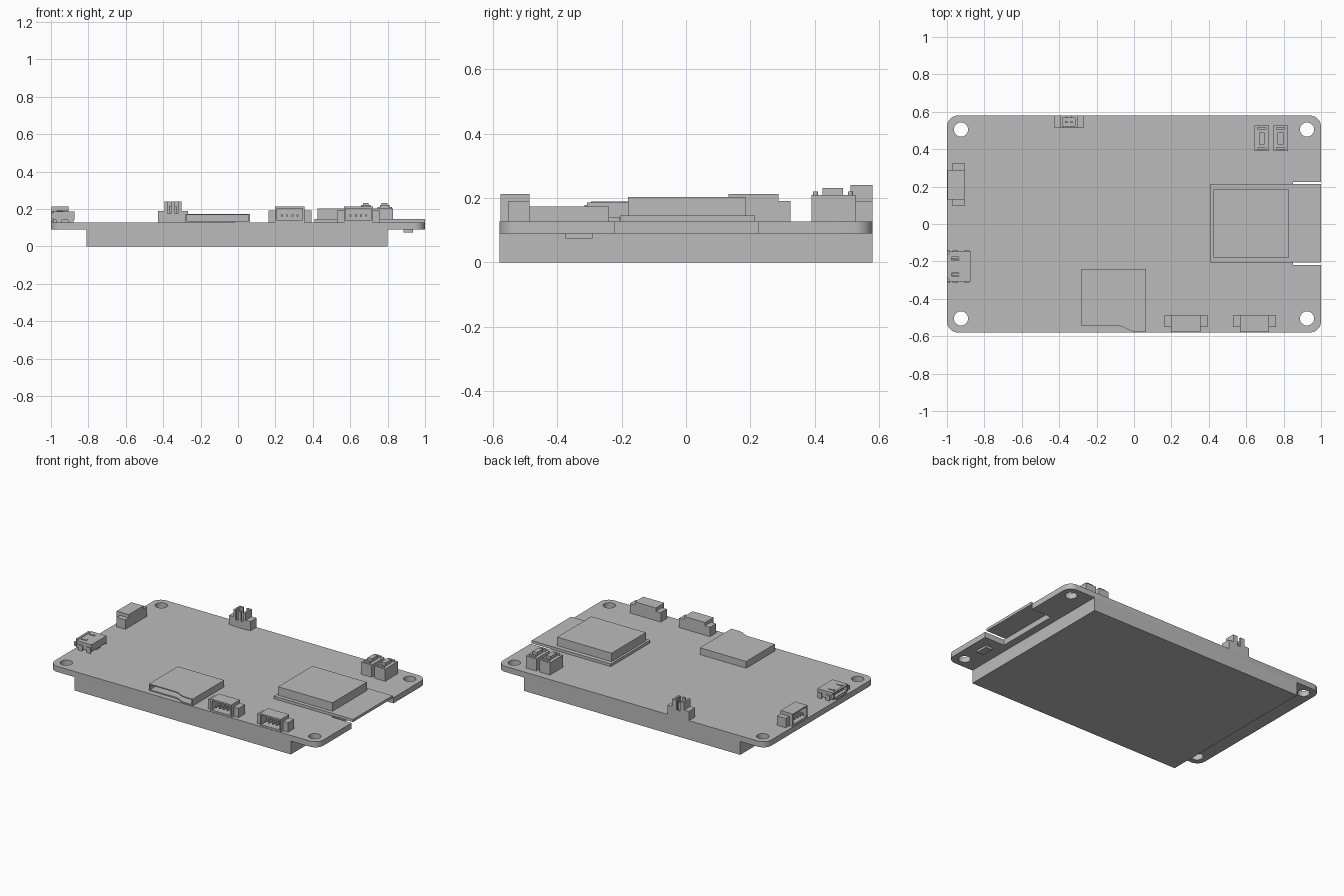
import bpy, bmesh
from math import sin, cos, pi, radians
from mathutils import Matrix

if "Cube" in bpy.data.objects:
    bpy.data.objects.remove(bpy.data.objects["Cube"], do_unlink=True)

GREY = (0.5, 0.5, 0.5, 1)
mat = bpy.data.materials.new("plain grey")
mat.use_nodes = True
mat.diffuse_color = GREY
mat.node_tree.nodes["Principled BSDF"].inputs["Base Color"].default_value = GREY


def finish(name, bm):
    bmesh.ops.recalc_face_normals(bm, faces=bm.faces)
    me = bpy.data.meshes.new(name)
    bm.to_mesh(me)
    bm.free()
    me.materials.append(mat)
    ob = bpy.data.objects.new(name, me)
    bpy.context.collection.objects.link(ob)
    return ob


def box(name, x, y, z):
    bm = bmesh.new()
    size = [b - a for a, b in (x, y, z)]
    mid = [(a + b) / 2 for a, b in (x, y, z)]
    bmesh.ops.create_cube(bm, size=1, matrix=Matrix.Translation(mid) @ Matrix.Diagonal((*size, 1)))
    return finish(name, bm)


def prism(name, points, z0, z1):
    bm = bmesh.new()
    face = bm.faces.new([bm.verts.new((x, y, z0)) for x, y in points])
    top = bmesh.ops.extrude_face_region(bm, geom=[face])["geom"]
    bmesh.ops.translate(bm, vec=(0, 0, z1 - z0), verts=[v for v in top if isinstance(v, bmesh.types.BMVert)])
    return finish(name, bm)


def rounded(x, y, r, n=8):
    pts = []
    corners = [(x[1] - r, y[1] - r), (x[0] + r, y[1] - r), (x[0] + r, y[0] + r), (x[1] - r, y[0] + r)]
    for q, (cx, cy) in enumerate(corners):
        for i in range(n + 1):
            a = (q + i / n) * pi / 2
            pts.append((cx + r * cos(a), cy + r * sin(a)))
    return pts


def cut(ob, *cutters):
    bpy.context.view_layer.objects.active = ob
    for c in cutters:
        mod = ob.modifiers.new("cut", 'BOOLEAN')
        mod.operation, mod.solver, mod.object = 'DIFFERENCE', 'EXACT', c
        bpy.ops.object.modifier_apply(modifier=mod.name)
        bpy.data.objects.remove(c, do_unlink=True)


def smooth(ob):
    bpy.ops.object.select_all(action='DESELECT')
    ob.select_set(True)
    bpy.context.view_layer.objects.active = ob
    bpy.ops.object.shade_smooth_by_angle(angle=radians(30))


# Circuit board with mounting holes and the antenna notch
TOP = 0.128
board = prism("circuit_board", rounded((-1, 1), (-0.58, 0.58), 0.06), 0.09, TOP)
cut(board, box("notch", (0.85, 1.1), (-0.22, 0.225), (0, 0.3)))
for sx in (-1, 1):
    for sy in (-1, 1):
        hx, hy, r = sx * 0.925, sy * 0.505, 0.038
        cut(board, prism("hole", rounded((hx - r, hx + r), (hy - r, hy + r), r * 0.999), 0, 0.3))
smooth(board)

# Display slab and small chip underneath
box("display_panel", (-0.81, 0.8), (-0.58, 0.58), (0, 0.09))
box("underside_chip", (0.885, 0.935), (-0.375, -0.29), (0.075, 0.09))

# Wireless module
box("module_board", (0.41, 1), (-0.205, 0.215), (TOP, 0.146))
box("module_shield", (0.425, 0.83), (-0.18, 0.185), (0.146, 0.203))

# Memory card holder, hollow with a curved front lip
lip = [(-0.28 + 0.2 + 0.08 * t, -0.545 - 0.03 * (3 * t * t - 2 * t ** 3)) for t in (0, .25, .5, .75, 1)]
holder = prism("card_holder", [(-0.28, -0.24), (-0.28, -0.545)] + lip + [(0.065, -0.575), (0.065, -0.24)], TOP, 0.174)
cut(holder, box("card_slot", (-0.272, 0.057), (-0.7, -0.26), (0.136, 0.167)))


# Four-pin side-entry sockets, modelled facing -y then placed
def socket(name, x, y, turn=0):
    parts = [box(name + "_body", (-0.078, 0.078), (-0.045, 0.045), (TOP, 0.213))]
    cut(parts[0], box("mouth", (-0.068, 0.068), (-0.1, 0.015), (0.14, 0.203)))
    for side, a, b in (("left", 0.078, 0.115), ("right", -0.115, -0.078)):
        parts.append(box(f"{name}_{side}_wing", (a, b), (-0.02, 0.045), (TOP, 0.191)))
    for i in range(4):
        px = (i - 1.5) * 0.028
        parts.append(box(f"{name}_pin_{i + 1}", (px - 0.005, px + 0.005), (-0.04, 0.015), (0.16, 0.17)))
    for p in parts:
        p.data.transform(Matrix.Translation((x, y, 0)) @ Matrix.Rotation(turn, 4, 'Z'))


socket("front_socket_a", 0.277, -0.532)
socket("front_socket_b", 0.644, -0.532)
socket("side_socket", -0.951, 0.21, -pi / 2)

# Two-pin upright header at the back
header = box("header_body", (-0.393, -0.303), (0.512, 0.58), (TOP, 0.24))
cut(header, box("well", (-0.381, -0.315), (0.524, 0.568), (0.16, 0.3)),
    box("front_gap_a", (-0.376, -0.358), (0.45, 0.53), (0.175, 0.3)),
    box("front_gap_b", (-0.338, -0.320), (0.45, 0.53), (0.175, 0.3)),
    box("back_gap", (-0.36, -0.336), (0.55, 0.65), (0.175, 0.3)))
box("header_left_wing", (-0.303, -0.268), (0.515, 0.58), (TOP, 0.19))
box("header_right_wing", (-0.428, -0.393), (0.515, 0.58), (TOP, 0.19))
for i, px in enumerate((-0.362, -0.334)):
    box(f"header_pin_{i + 1}", (px - 0.006, px + 0.006), (0.54, 0.552), (0.15, 0.215))

# Power port: open metal shell, tongue, flared lips and mounting feet
shell = box("port_shell", (-0.99, -0.875), (-0.308, -0.148), (0.14, 0.186))
cut(shell, box("port_mouth", (-1.1, -0.9), (-0.3, -0.156), (0.147, 0.179)))
for y in (-0.27, -0.186):
    cut(shell, box("spring_slot", (-0.975, -0.935), (y - 0.009, y + 0.009), (0.17, 0.2)))
    box("port_spring", (-0.97, -0.935), (y - 0.005, y + 0.005), (0.176, 0.189))
box("port_tongue", (-0.98, -0.9), (-0.275, -0.181), (0.158, 0.167))
box("port_upper_lip", (-1, -0.985), (-0.295, -0.161), (0.182, 0.19))
box("port_lower_lip", (-1, -0.985), (-0.285, -0.171), (0.134, 0.142))
for y in (-0.311, -0.145):
    box("port_side_lip", (-1, -0.985), (y - 0.004, y + 0.004), (0.15, 0.178))
    for x in (-0.955, -0.895):
        box("port_foot", (x - 0.015, x + 0.015), (y - 0.003, y + 0.003), (TOP, 0.165))
box("port_base", (-0.96, -0.88), (-0.25, -0.206), (TOP, 0.14))

# Push buttons with a raised cap and two end studs
for side, x in (("right", 0.683), ("left", 0.784)):
    box(f"{side}_button_body", (x - 0.039, x + 0.039), (0.39, 0.527), (TOP, 0.21))
    box(f"{side}_button_cap", (x - 0.016, x + 0.016), (0.425, 0.488), (0.21, 0.232))
    for y in (0.403, 0.511):
        smooth(prism(f"{side}_button_stud", rounded((x - 0.025, x + 0.025), (y - 0.008, y + 0.008), 0.0078, 5), 0.21, 0.22))
